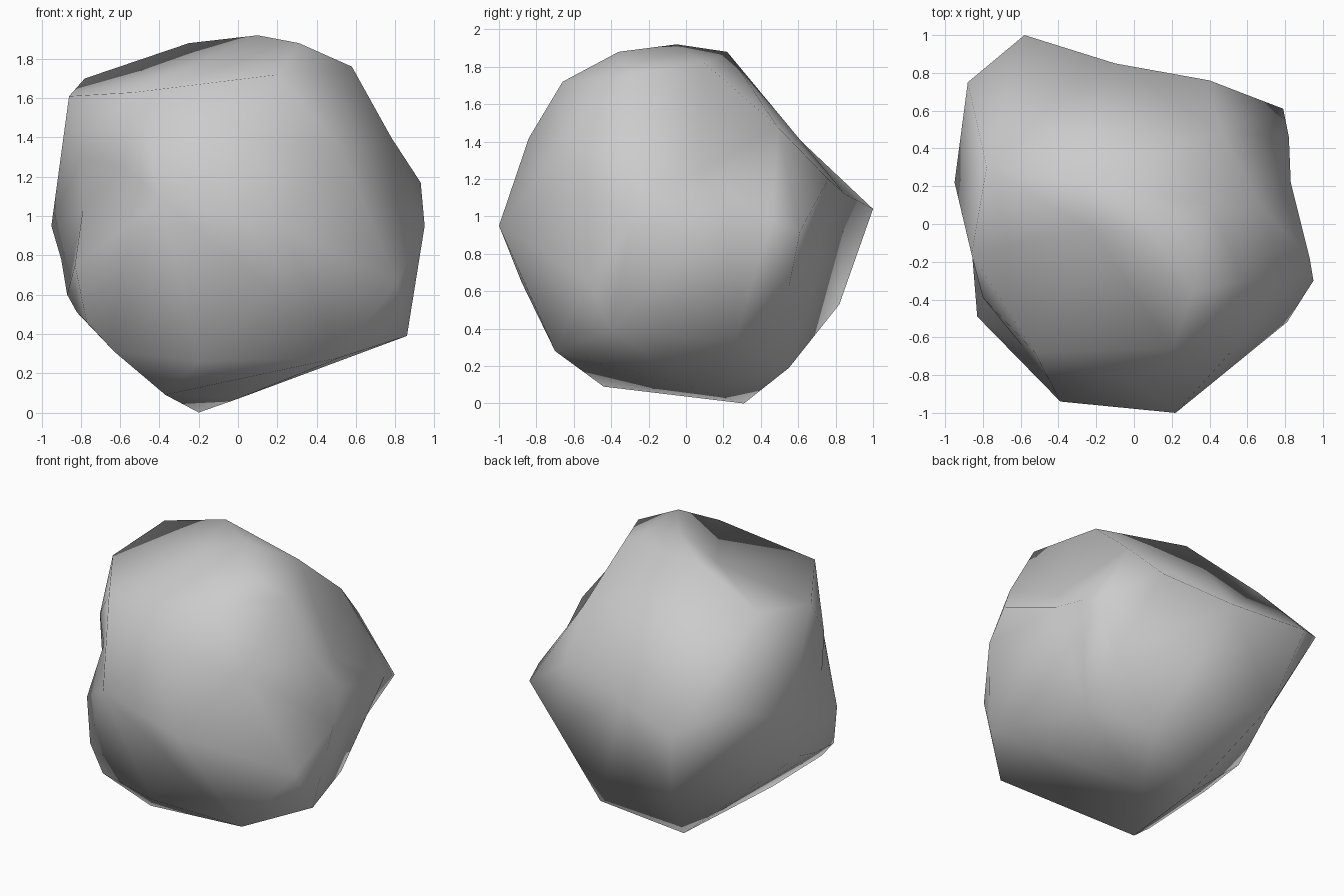
import bpy, bmesh
from mathutils import Vector

# Key corners of the boulder, grouped by region
top = [(.10, -.05, 1.92), (.31, -.36, 1.88), (-.25, .22, 1.88), (.58, -.30, 1.76),
       (.40, .10, 1.82), (-.525, -.68, 1.63), (-.86, -.16, 1.61), (-.78, .30, 1.70),
       (.20, -.66, 1.72)]
back = [(.46, .49, 1.48), (.40, .76, 1.20), (-.10, .85, 1.12), (-.58, 1.0, 1.04),
        (-.88, .75, 1.21), (-.46, .82, .53)]
right = [(.79, .61, .92), (.82, .46, .98), (.83, .22, 1.03), (.93, -.18, 1.17),
         (.95, -.30, .95), (.86, -.40, .39), (.81, -.52, .66), (.78, -.30, 1.40),
         (.62, .55, .62)]
front = [(.22, -1.0, .95), (-.39, -.94, 1.08), (.15, -.88, .65), (.52, -.67, 1.35),
         (0, -.84, 1.42), (-.77, -.54, .46), (-.83, -.49, .75)]
left = [(-.95, .22, .95), (-.90, .10, .78), (-.87, 0, .60), (-.82, -.27, .51)]
bottom = [(-.37, -.44, .09), (-.20, .31, 0), (0, .08, .07), (.28, .55, .19),
          (.52, -.70, .28), (-.63, -.60, .31), (-.20, -.66, .26), (.62, .26, .33)]
# Hollows: notch under the right ledge, dip on top, dished left flank
dents = [(.70, .06, 1.23), (-.22, -.03, 1.78), (-.79, -.38, 1.03), (-.80, -.39, 1.30),
         (-.58, -.66, 1.25)]

# Wrap a skin over softened, near-spherical positions, then restore the real
# corners so that the hollows and the ledge survive
centre = Vector((0, 0, .95))
bm = bmesh.new()
real = {}


def add(points, lift):
    for p in points:
        d = Vector(p) - centre
        v = bm.verts.new(d.normalized() * (d.length * lift) ** .2)
        real[v] = Vector(p)


add(top + back + right + front + left + bottom, 1.0)
add(dents, 1.2)
bmesh.ops.convex_hull(bm, input=bm.verts[:])
for v in bm.verts:
    v.co = real[v]
loose = [v for v in bm.verts if not v.link_faces]
bmesh.ops.delete(bm, geom=loose, context='VERTS')
bmesh.ops.recalc_face_normals(bm, faces=bm.faces[:])
for f in bm.faces:
    f.smooth = True

# Boulder object
mesh = bpy.data.meshes.new("boulder")
bm.to_mesh(mesh)
bm.free()
boulder = bpy.data.objects.new("boulder", mesh)
bpy.context.collection.objects.link(boulder)
